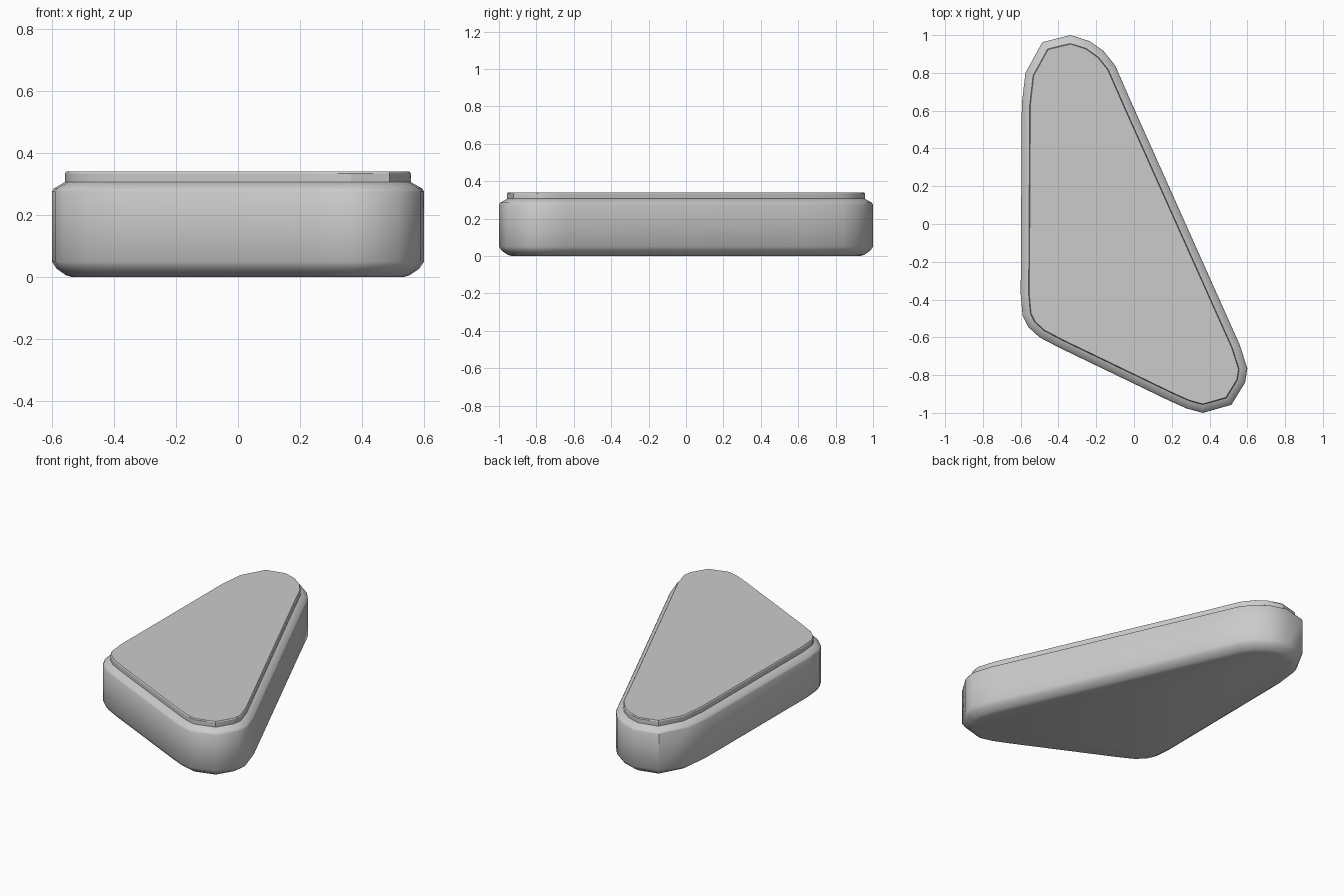
import bpy, bmesh, math
from mathutils import Vector

if "Cube" in bpy.data.objects:
    bpy.data.objects.remove(bpy.data.objects["Cube"])

# Rounded triangular outline, counter-clockwise
OUTLINE = [Vector(p) for p in [
    (-0.335, 1.0), (-0.485, 0.963), (-0.575, 0.80), (-0.594, 0.635),
    (-0.60, -0.37), (-0.59, -0.485), (-0.56, -0.545), (-0.50, -0.60), (-0.395, -0.655),
    (0.19, -0.937), (0.28, -0.977), (0.365, -1.0), (0.516, -0.957), (0.588, -0.84),
    (0.60, -0.765), (0.56, -0.64),
    (-0.01, 0.635), (-0.10, 0.84), (-0.16, 0.915), (-0.235, 0.968)]]


def inset(points, d):
    """Move every corner inwards so each edge shifts by d."""
    out = []
    for i, p in enumerate(points):
        a = (p - points[i - 1]).normalized()
        b = (points[(i + 1) % len(points)] - p).normalized()
        na, nb = Vector((-a.y, a.x)), Vector((-b.y, b.x))
        out.append(p + (na + nb) * d / (1 + na.dot(nb)))
    return out


def loft(name, profile, angle):
    """Stack inset outlines, given as (inset, height), into a closed solid."""
    bm = bmesh.new()
    rings = [[bm.verts.new((p.x, p.y, z)) for p in inset(OUTLINE, d)] for d, z in profile]
    n = len(OUTLINE)
    for lo, hi in zip(rings, rings[1:]):
        for i in range(n):
            j = (i + 1) % n
            bm.faces.new((lo[i], lo[j], hi[j], hi[i]))
    bm.faces.new(rings[0][::-1])
    bm.faces.new(rings[-1])
    bmesh.ops.recalc_face_normals(bm, faces=bm.faces)
    mesh = bpy.data.meshes.new(name)
    bm.to_mesh(mesh)
    bm.free()
    obj = bpy.data.objects.new(name, mesh)
    bpy.context.collection.objects.link(obj)
    bpy.ops.object.select_all(action='DESELECT')
    obj.select_set(True)
    bpy.context.view_layer.objects.active = obj
    bpy.ops.object.shade_smooth_by_angle(angle=math.radians(angle))
    return obj


# Body with rounded bottom edge and bevelled rim
loft("body", [(0.065, 0.0), (0.045, 0.006), (0.015, 0.027), (0.0, 0.05),
              (0.0, 0.275), (0.006, 0.285), (0.045, 0.308)], 40)

# Raised flat top plate
loft("top_plate", [(0.042, 0.29), (0.042, 0.334), (0.046, 0.34)], 30)
